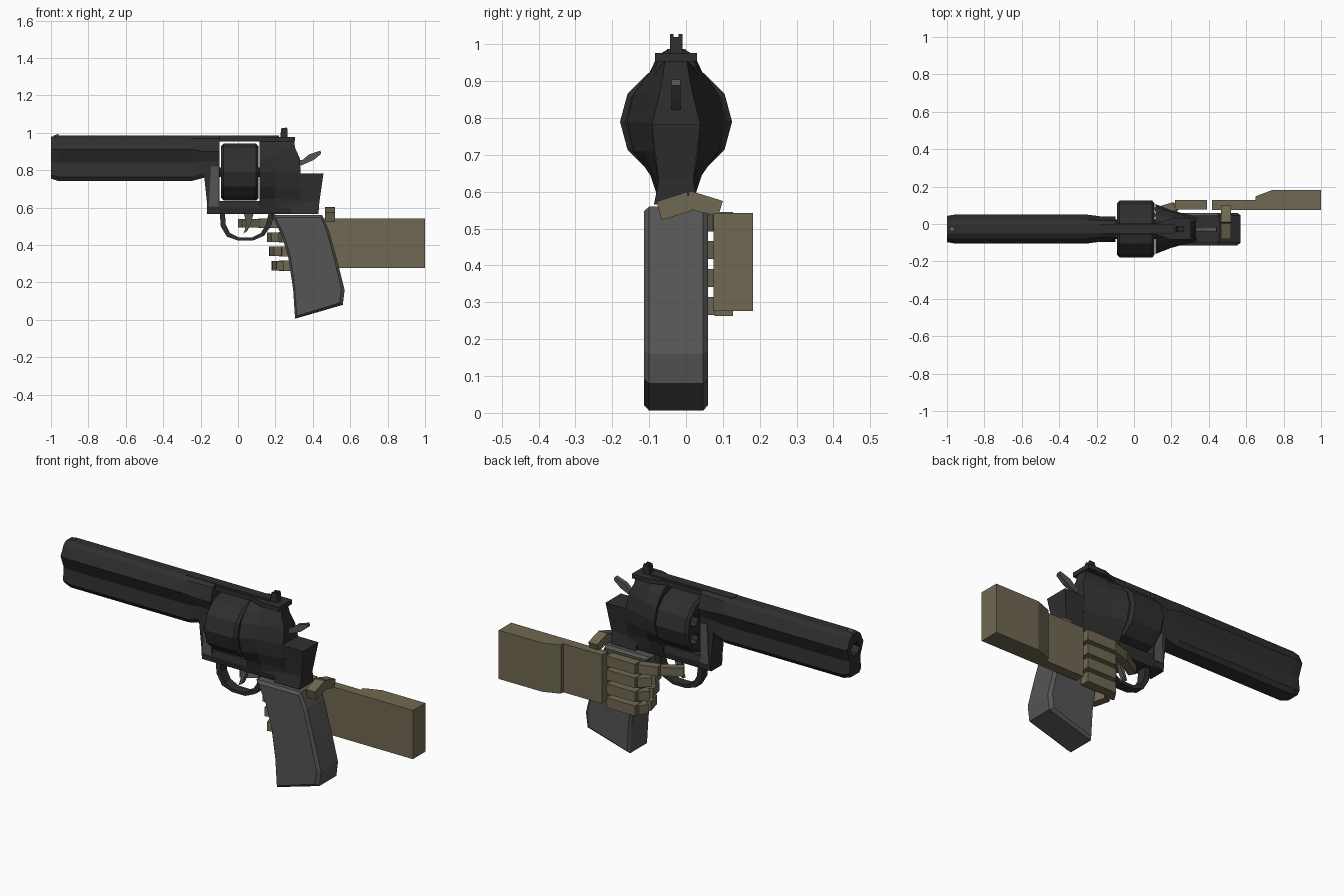
import bpy, bmesh, math
from mathutils import Vector

if "Cube" in bpy.data.objects:
    bpy.data.objects.remove(bpy.data.objects["Cube"])

Y0 = -0.027  # centre plane of the revolver


def material(name, rgb):
    m = bpy.data.materials.new(name)
    m.diffuse_color = (*rgb, 1)
    m.use_nodes = True
    m.node_tree.nodes["Principled BSDF"].inputs["Base Color"].default_value = m.diffuse_color
    return m


STEEL = material("dark steel", (0.028, 0.028, 0.028))
GREY = material("grey grip", (0.09, 0.09, 0.09))
TAN = material("tan skin", (0.16, 0.14, 0.085))


def loft(name, loops, mat):
    """Skin a row of closed loops and cap both ends."""
    bm = bmesh.new()
    rows = [[bm.verts.new(p) for p in loop] for loop in loops]
    n = len(rows[0])
    for a, b in zip(rows, rows[1:]):
        for i in range(n):
            j = (i + 1) % n
            bm.faces.new((a[i], a[j], b[j], b[i]))
    bm.faces.new(rows[0])
    bm.faces.new(rows[-1])
    bmesh.ops.recalc_face_normals(bm, faces=bm.faces)
    me = bpy.data.meshes.new(name)
    bm.to_mesh(me)
    bm.free()
    me.materials.append(mat)
    ob = bpy.data.objects.new(name, me)
    bpy.context.collection.objects.link(ob)
    return ob


def side_prism(name, profile, half, mat, y=Y0):
    """Extrude an x-z profile across y."""
    return loft(name, [[(x, y + s * half, z) for x, z in profile] for s in (-1, 1)], mat)


def top_prism(name, profile, z0, z1, mat):
    """Extrude an x-y profile up z."""
    return loft(name, [[(x, y, z) for x, y in profile] for z in (z0, z1)], mat)


def mirror_section(x, half):
    """Full y-z loop at x from half-widths listed top to bottom."""
    return ([(x, Y0 + w, z) for w, z in half] +
            [(x, Y0 - w, z) for w, z in reversed(half)])


def ring(x, r, n, y=Y0, z=0.79):
    return [(x, y + r * math.cos(2 * math.pi * i / n), z + r * math.sin(2 * math.pi * i / n))
            for i in range(n)]


def cut(ob, cutters):
    for c in cutters:
        mod = ob.modifiers.new("cut", 'BOOLEAN')
        mod.operation, mod.object, mod.solver = 'DIFFERENCE', c, 'EXACT'
    bpy.context.view_layer.update()
    me = bpy.data.meshes.new_from_object(
        ob.evaluated_get(bpy.context.evaluated_depsgraph_get()))
    ob.modifiers.clear()
    ob.data = me
    for c in cutters:
        bpy.data.objects.remove(c)


def finger(name, a, b, z, h, t):
    """Square bone in plan between points a and b."""
    a, b = Vector(a), Vector(b)
    d = (b - a).normalized()
    p = Vector((-d.y, d.x)) * t / 2
    return top_prism(name, [a + p, b + p, b - p, a - p], z - h / 2, z + h / 2, TAN)


# Barrel: pinched section with chamfered muzzle, hexagonal bore
body = [(0.025, 0.985), (0.05, 0.97), (0.077, 0.912), (0.047, 0.84), (0.055, 0.765), (0.04, 0.742)]
muzzle = [(0.025, 0.98), (0.045, 0.965), (0.07, 0.912), (0.043, 0.84), (0.05, 0.775), (0.036, 0.755)]
rear = [(0.025, 0.985), (0.045, 0.97), (0.068, 0.9), (0.05, 0.85), (0.05, 0.785), (0.04, 0.76)]
barrel = loft("barrel", [mirror_section(-1, muzzle), mirror_section(-0.96, body),
                         mirror_section(-0.25, body), mirror_section(-0.18, rear),
                         mirror_section(-0.1, rear)], STEEL)
cut(barrel, [loft("bore", [ring(-1.1, 0.038, 6, z=0.895), ring(-0.8, 0.038, 6, z=0.895)], STEEL)])

# Sights
side_prism("front_sight", [(-0.99, 0.975), (-0.96, 0.975), (-0.96, 0.995), (-0.985, 0.985)], 0.008, TAN)
side_prism("rear_sight", [(0.225, 0.97), (0.265, 0.97), (0.265, 1.02), (0.23, 1.015)], 0.017, STEEL)
for s in (-1, 1):
    side_prism("rear_sight_ear", [(0.23, 1.01), (0.265, 1.015), (0.262, 1.028), (0.232, 1.025)],
               0.005, STEEL, Y0 + s * 0.012)

# Top strap, widening toward the rear
plan = [(-0.28, 0.028), (0.12, 0.03), (0.2, 0.057), (0.305, 0.057)]
top_prism("top_strap", [(x, Y0 + w) for x, w in plan] + [(x, Y0 - w) for x, w in reversed(plan)],
          0.953, 0.977, STEEL)
side_prism("strap_rib", [(-0.28, 0.97), (0.22, 0.97), (0.22, 0.987), (-0.28, 0.987)], 0.025, STEEL)

# Frame: front post, crane plate, bottom rail
side_prism("front_post", [(-0.18, 0.82), (-0.1, 0.82), (-0.1, 0.58), (-0.16, 0.57), (-0.18, 0.76)],
           0.05, STEEL)
side_prism("crane", [(-0.145, 0.82), (-0.103, 0.82), (-0.103, 0.605), (-0.155, 0.605)], 0.054, GREY)
loft("bottom_rail", [mirror_section(x, [(0.045, 0.635), (0.052, 0.6), (0.045, 0.567)])
                     for x in (-0.165, 0.43)], STEEL)

# Recoil shield: wide behind the drum, narrowing to the rear
shield = [(0.03, 0.955), (0.075, 0.92), (0.115, 0.865), (0.133, 0.79),
          (0.115, 0.71), (0.07, 0.645), (0.045, 0.57)]
mid = [(0.03, 0.955), (0.062, 0.915), (0.09, 0.865), (0.1, 0.79),
       (0.09, 0.71), (0.06, 0.645), (0.045, 0.57)]
back = [(0.03, 0.955), (0.035, 0.92), (0.045, 0.865), (0.065, 0.785),
        (0.06, 0.71), (0.05, 0.645), (0.045, 0.57)]
tail = [(x, w, z) for (w, z), x in zip(back, (0.3, 0.305, 0.33, 0.335, 0.335, 0.335, 0.335))]
loft("recoil_shield", [mirror_section(0.116, shield), mirror_section(0.2, mid),
                       [(x, Y0 + w, z) for x, w, z in tail] +
                       [(x, Y0 - w, z) for x, w, z in reversed(tail)]], STEEL)

# Rear frame block, flared at the top
loft("rear_frame", [[(x0, Y0 - w, z), (x1, Y0 - w, z), (x1, Y0 + w, z), (x0, Y0 + w, z)]
                    for x0, x1, w, z in ((0.28, 0.457, 0.066, 0.782), (0.28, 0.435, 0.047, 0.63),
                                         (0.28, 0.43, 0.06, 0.565))], STEEL)

# Drum with six chambers
drum = loft("drum", [ring(x, r, 12) for x, r in
                     ((-0.09, 0.138), (-0.077, 0.152), (0.097, 0.152), (0.11, 0.138))], STEEL)
chambers = []
for k in range(6):
    a = math.radians(30 + 60 * k)
    chambers.append(loft("chamber", [ring(x, 0.033, 8, Y0 + 0.096 * math.cos(a),
                                          0.79 + 0.096 * math.sin(a)) for x in (-0.2, 0.2)], STEEL))
cut(drum, chambers)
loft("drum_axle", [ring(x, 0.025, 8) for x in (-0.12, 0.13)], STEEL)

# Hammer and trigger
side_prism("hammer", [(0.3, 0.85), (0.345, 0.855), (0.38, 0.885), (0.44, 0.905), (0.445, 0.888),
                      (0.405, 0.855), (0.36, 0.835), (0.3, 0.81)], 0.012, GREY)
side_prism("trigger", [(0.03, 0.575), (0.085, 0.575), (0.07, 0.52), (0.05, 0.475), (0.03, 0.462),
                       (0.045, 0.51)], 0.012, GREY)

# Trigger guard
outer = [(-0.098, 0.575), (-0.092, 0.5), (-0.06, 0.445), (0.0, 0.424),
         (0.08, 0.424), (0.14, 0.45), (0.175, 0.5), (0.2, 0.575)]
inner = [(-0.07, 0.575), (-0.066, 0.51), (-0.043, 0.464), (0.005, 0.44),
         (0.075, 0.44), (0.122, 0.464), (0.15, 0.51), (0.165, 0.575)]
side_prism("trigger_guard", outer + inner[::-1], 0.026, STEEL)

# Grip with chamfered sides
grip = [(0.18, 0.56), (0.45, 0.56), (0.485, 0.48), (0.53, 0.32), (0.57, 0.16), (0.56, 0.08),
        (0.305, 0.006), (0.295, 0.16), (0.27, 0.33), (0.235, 0.45)]
cx, cz = 0.39, 0.3


def grip_loop(y, s):
    return [(cx + (x - cx) * s, Y0 + y, cz + (z - cz) * (1 + s) / 2) for x, z in grip]


loft("grip", [grip_loop(-0.087, 0.9), grip_loop(-0.073, 1),
              grip_loop(0.073, 1), grip_loop(0.087, 0.9)], GREY)

# Forearm and palm
top_prism("forearm", [(0.65, 0.075), (1, 0.075), (1, 0.182), (0.74, 0.182), (0.65, 0.148)],
          0.277, 0.542, TAN)
top_prism("palm", [(0.418, 0.075), (0.65, 0.075), (0.65, 0.127), (0.418, 0.127)], 0.277, 0.542, TAN)

# Fingers: the index reaches the trigger, the others wrap round the grip
for k, z in enumerate((0.517, 0.442, 0.366, 0.29)):
    finger("finger_base", (0.39, 0.102), (0.218, 0.102), z, 0.055, 0.05)
    if k == 0:
        finger("index_middle", (0.215, 0.095), (0.115, 0.065), z, 0.05, 0.045)
        finger("index_tip", (0.11, 0.06), (0.01, 0.0), z, 0.046, 0.04)
    else:
        x = 0.14 + 0.014 * k
        finger("finger_middle", (0.225, 0.1), (x + 0.015, 0.055), z, 0.05, 0.045)
        finger("finger_tip", (x + 0.022, 0.045), (x + 0.045, -0.04), z, 0.05, 0.042)

# Thumb, bent over the back of the grip
for name, pts in (("thumb_tip", [(-0.08, 0.573), (0.003, 0.6), (0.015, 0.548), (-0.066, 0.523)]),
                  ("thumb_base", [(0.01, 0.603), (0.1, 0.575), (0.087, 0.533), (-0.003, 0.556)])):
    loft(name, [[(x, y, z) for y, z in pts] for x in (0.465, 0.518)], TAN)
